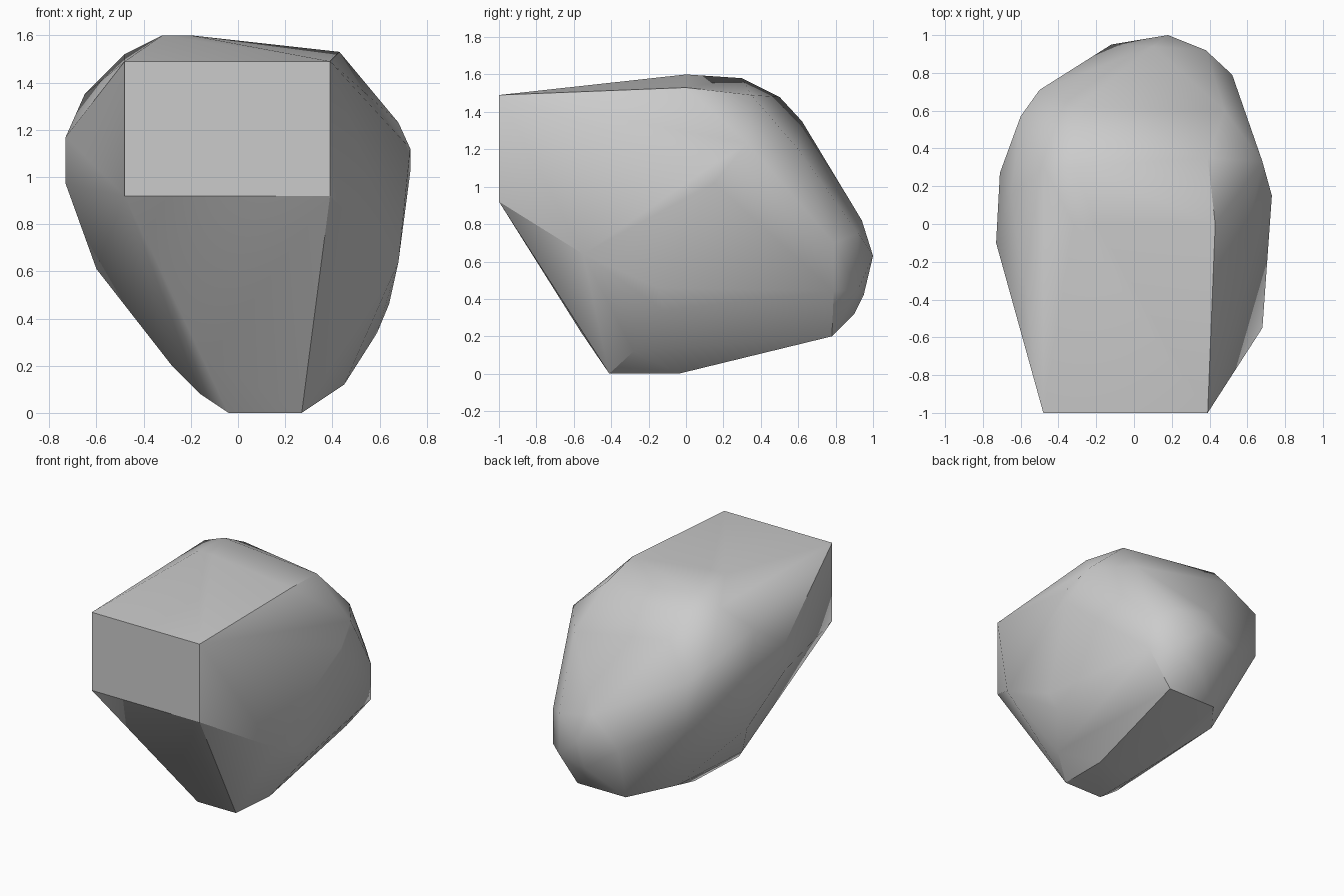
import bpy
import bmesh
import math

default_cube = bpy.data.objects.get("Cube")
if default_cube:
    bpy.data.objects.remove(default_cube, do_unlink=True)


def make_material(name, color):
    material = bpy.data.materials.new(name)
    material.use_nodes = True
    material.diffuse_color = color
    material.node_tree.nodes["Principled BSDF"].inputs["Base Color"].default_value = color
    return material


def ledge(left, right, y, z):
    """A straight horizontal edge that runs from side to side."""
    return [(left, y, z), (right, y, z)]


def post(x, y, bottom, top):
    """A straight upright edge."""
    return [(x, y, bottom), (x, y, top)]


def build_hull(name, corners, material):
    """Wrap a tight convex skin round the corners and keep only the skin."""
    bm = bmesh.new()
    for corner in corners:
        bm.verts.new(corner)
    hull = bmesh.ops.convex_hull(bm, input=bm.verts[:], use_existing_faces=False)
    spare = {item for key in ("geom_interior", "geom_unused") for item in hull[key]
             if isinstance(item, bmesh.types.BMVert)}
    bmesh.ops.delete(bm, geom=list(spare), context="VERTS")
    bmesh.ops.dissolve_limit(bm, angle_limit=math.radians(1),
                             verts=bm.verts[:], edges=bm.edges[:])
    bmesh.ops.recalc_face_normals(bm, faces=bm.faces[:])
    mesh = bpy.data.meshes.new(name)
    bm.to_mesh(mesh)
    bm.free()
    mesh.materials.append(material)
    rock = bpy.data.objects.new(name, mesh)
    bpy.context.collection.objects.link(rock)
    bpy.ops.object.select_all(action="DESELECT")
    rock.select_set(True)
    bpy.context.view_layer.objects.active = rock
    bpy.ops.object.shade_smooth_by_angle(angle=math.radians(30))
    return rock


# Flat rectangular front
front = ledge(-.48, .39, -1, .92) + ledge(-.48, .39, -1, 1.49)

# Flat base with its chipped rim
base = ledge(-.04, .27, -.41, 0) + ledge(-.04, .27, -.04, 0)
base += ledge(-.06, .33, .78, .2)
base += [(-.13, -.56, .22), (-.16, -.38, .08), (-.28, -.25, .2),
         (-.28, .5, .24), (.45, -.28, .12)]

# Gently sloped top and its rounded rear rim
top = ledge(-.32, -.2, 0, 1.6)
top += [(.43, 0, 1.53), (.39, .35, 1.49), (-.32, .3, 1.58),
        (-.48, .3, 1.52), (-.3, .5, 1.48), (-.3, .62, 1.35)]

# Side on +x
side_a = post(.73, .15, 1.02, 1.12)
side_a += [(.68, -.55, .64), (.68, .33, 1.23), (.64, -.15, .46),
           (.59, -.12, .34), (.48, .6, 1.2)]

# Side on -x
side_b = post(-.73, -.1, .97, 1.17) + post(-.5, .71, .8, 1.13)
side_b += [(-.71, .27, 1.13), (-.65, .15, 1.35), (-.6, .57, 1.24), (-.6, .15, .61)]

# Rounded back
back = post(.52, .79, .44, .7) + post(.38, .92, .45, .75)
back += [(.18, 1, .63), (-.12, .95, .62), (.1, .94, .82), (.15, .9, .32), (.15, .95, .42)]

stone_grey = make_material("stone grey", (.6, .6, .6, 1))
build_hull("boulder", front + base + top + side_a + side_b + back, stone_grey)
